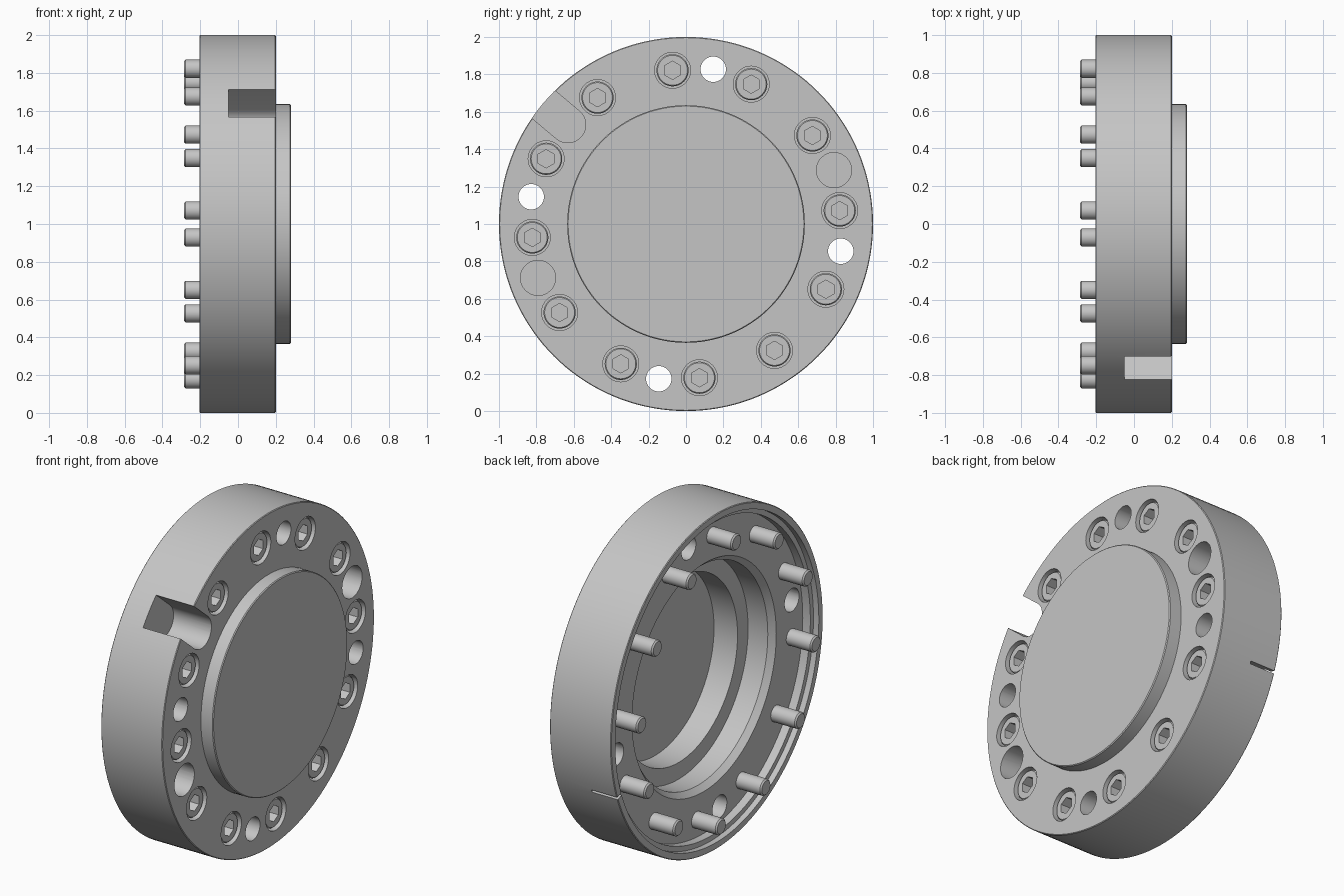
import bpy, bmesh, math
from math import cos, sin, pi, radians

if "Cube" in bpy.data.objects:
    bpy.data.objects.remove(bpy.data.objects["Cube"])

steel = bpy.data.materials.new("plain grey metal")
steel.diffuse_color = (0.56, 0.56, 0.56, 1)
steel.use_nodes = True
steel.node_tree.nodes["Principled BSDF"].inputs["Base Color"].default_value = steel.diffuse_color


def link(name, bm):
    bmesh.ops.recalc_face_normals(bm, faces=bm.faces)
    me = bpy.data.meshes.new(name)
    bm.to_mesh(me)
    bm.free()
    ob = bpy.data.objects.new(name, me)
    bpy.context.collection.objects.link(ob)
    me.materials.append(steel)
    return ob


def loft(bm, rings):
    """Skin rings of points and cap both ends."""
    rings = [[bm.verts.new(p) for p in ring] for ring in rings]
    n = len(rings[0])
    for a, b in zip(rings, rings[1:]):
        for i in range(n):
            j = (i + 1) % n
            bm.faces.new((a[i], a[j], b[j], b[i]))
    bm.faces.new(rings[0])
    bm.faces.new(rings[-1])


def revolve(bm, profile, n, y=0, z=0, turn=0):
    """Turn (x, radius) points about an axis along x."""
    loft(bm, [[(x, y + r * cos(2 * pi * i / n + turn), z + r * sin(2 * pi * i / n + turn))
               for i in range(n)] for x, r in profile])


def prism(bm, outline, x0, x1, deg):
    """Extrude a (radial, tangential) outline placed at an angle on the disc."""
    c, s = cos(radians(deg)), sin(radians(deg))
    loft(bm, [[(x, u * c - v * s, u * s + v * c) for u, v in outline] for x in (x0, x1)])


def polar(r, deg):
    return r * cos(radians(deg)), r * sin(radians(deg))


def activate(ob):
    bpy.ops.object.select_all(action='DESELECT')
    ob.select_set(True)
    bpy.context.view_layer.objects.active = ob


def cut_and_smooth(ob, cutter):
    activate(ob)
    mod = ob.modifiers.new("cut", 'BOOLEAN')
    mod.operation, mod.solver, mod.object = 'DIFFERENCE', 'EXACT', cutter
    bpy.ops.object.modifier_apply(modifier=mod.name)
    bpy.data.objects.remove(cutter)
    activate(ob)
    bpy.ops.object.shade_smooth_by_angle(angle=radians(25))


# Flange disc with front boss, stepped rear bore and thin rear rim
bm = bmesh.new()
revolve(bm, [(.2, .55), (.045, .55), (.045, .65), (-.085, .65), (-.12, .68), (-.12, .93),
             (-.17, .93), (-.17, .96), (-.205, .96), (-.205, .996), (-.201, 1), (.196, 1),
             (.2, .996), (.2, .635), (.275, .635), (.28, .63)], 144)
flange = link("flange_body", bm)

bm = bmesh.new()
screw_angles = [5 + 30 * k for k in range(12)]
# Counterbores for the screws
for a in screw_angles:
    revolve(bm, [(0, .096), (.3, .096)], 40, *polar(.825, a))
# Four through holes
for a in (80, 170, 260, 350):
    revolve(bm, [(-.4, .068), (.4, .068)], 40, *polar(.84, a))
# Two blind holes
for a in (20, 200):
    revolve(bm, [(-.05, .094), (.4, .094)], 40, *polar(.842, a))
# Round-ended slot, open at the edge
arc = [(.825 + .096 * cos(t), .096 * sin(t)) for t in (pi / 2 + pi * i / 20 for i in range(21))]
prism(bm, arc + [(1.1, -.096), (1.1, .096)], -.05, .4, 140)
# Thin slit in the rear rim
prism(bm, [(.94, -.008), (1.1, -.008), (1.1, .008), (.94, .008)], -.3, -.035, -20)
cut_and_smooth(flange, link("flange_cutter", bm))
flange.location.z = 1

# Socket-head screws
bm = bmesh.new()
revolve(bm, [(-.285, .04), (-.277, .048), (-.02, .048), (-.02, .086), (.179, .086), (.186, .08)], 40)
screw = link("screw_01", bm)
bm = bmesh.new()
revolve(bm, [(.09, .049), (.3, .049)], 6, turn=pi / 2)
cut_and_smooth(screw, link("hex_cutter", bm))
for k, a in enumerate(screw_angles):
    ob = screw
    if k:
        ob = bpy.data.objects.new(f"screw_{k + 1:02d}", screw.data)
        bpy.context.collection.objects.link(ob)
    y, z = polar(.825, a)
    ob.location = (0, y, 1 + z)
